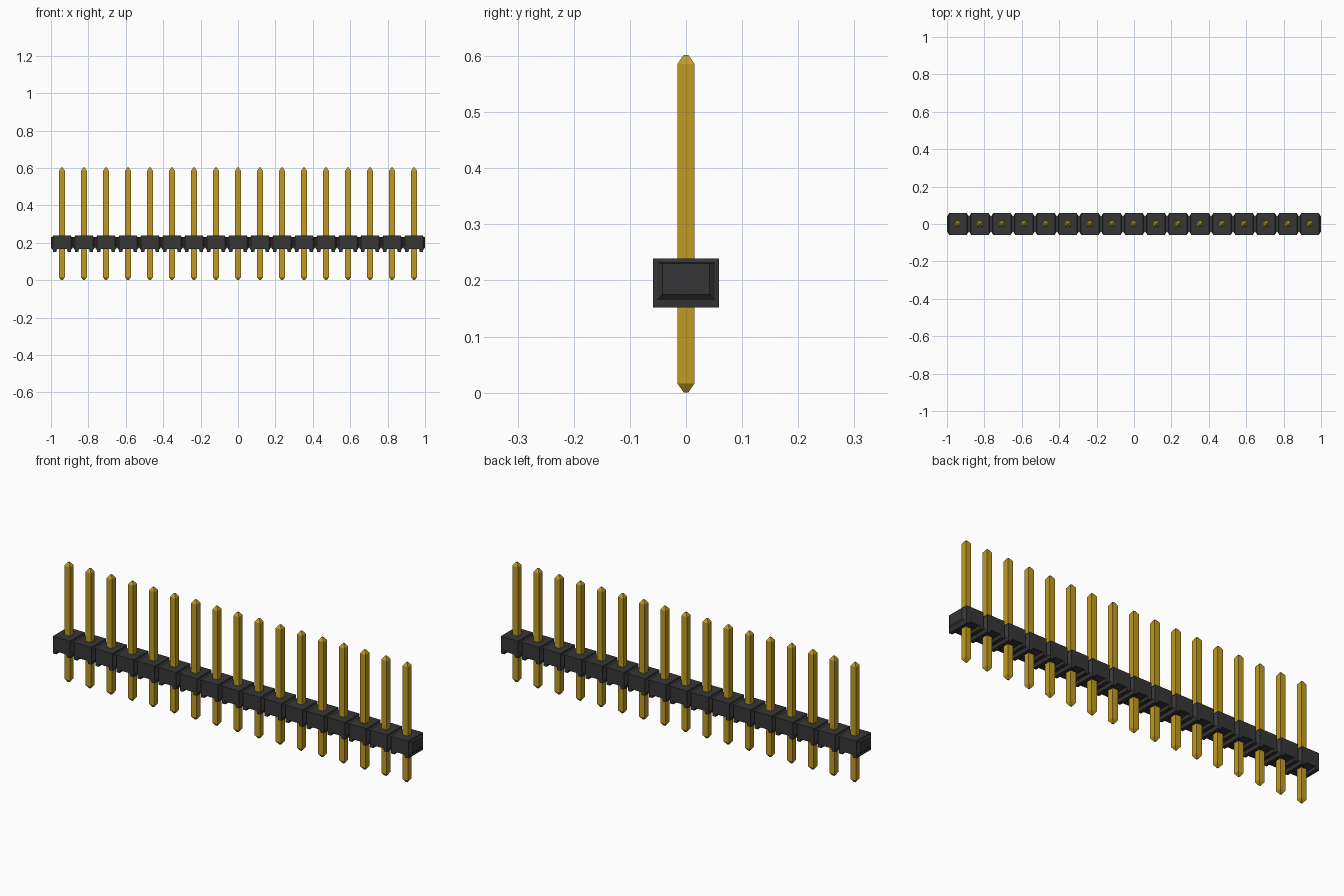
import bpy
import bmesh

if "Cube" in bpy.data.objects:
    bpy.data.objects.remove(bpy.data.objects["Cube"])

COUNT = 17
PITCH = 2 / COUNT


def material(name, rgb):
    m = bpy.data.materials.new(name)
    m.use_nodes = True
    m.diffuse_color = (*rgb, 1)
    bsdf = next(n for n in m.node_tree.nodes if n.type == 'BSDF_PRINCIPLED')
    bsdf.inputs["Base Color"].default_value = (*rgb, 1)
    return m


def loft(name, rings, mat):
    """Skin a list of four-point rings into a closed solid."""
    bm = bmesh.new()
    loops = [[bm.verts.new(p) for p in ring] for ring in rings]
    for a, b in zip(loops, loops[1:]):
        for i in range(4):
            j = (i + 1) % 4
            bm.faces.new((a[i], a[j], b[j], b[i]))
    bm.faces.new(loops[0])
    bm.faces.new(loops[-1])
    bmesh.ops.recalc_face_normals(bm, faces=bm.faces)
    mesh = bpy.data.meshes.new(name)
    bm.to_mesh(mesh)
    bm.free()
    mesh.materials.append(mat)
    obj = bpy.data.objects.new(name, mesh)
    bpy.context.collection.objects.link(obj)
    return obj


black = material("black plastic", (0.037, 0.037, 0.038))
gold = material("gold metal", (0.54, 0.33, 0.016))

# Housing section along one segment: x from centre, half depth, bottom, top
h = PITCH / 2
half = [(h, 0.042, 0.175, 0.230),
        (h - 0.009, 0.052, 0.165, 0.232),
        (h - 0.011, 0.0585, 0.152, 0.239),
        (0.030, 0.0585, 0.152, 0.239),
        (0.027, 0.0585, 0.166, 0.239)]
segment = [(-x, d, lo, hi) for x, d, lo, hi in half] + half[::-1]

# Housing: segments joined at narrow necks, with a cross groove under each
rings = []
for n in range(COUNT):
    cx = (n - (COUNT - 1) / 2) * PITCH
    for x, d, lo, hi in segment[(1 if n else 0):]:
        rings.append([(cx + x, -d, lo), (cx + x, d, lo),
                      (cx + x, d, hi), (cx + x, -d, hi)])
loft("housing", rings, black)

# Square pins with tapered tips, sharing one mesh
PIN = [(0, 0.004), (0.016, 0.015), (0.586, 0.015), (0.602, 0.004)]
rings = [[(-r, -r, z), (r, -r, z), (r, r, z), (-r, r, z)] for z, r in PIN]
first = loft("pin_01", rings, gold)
for n in range(COUNT):
    pin = first
    if n:
        pin = bpy.data.objects.new(f"pin_{n + 1:02d}", first.data)
        bpy.context.collection.objects.link(pin)
    pin.location.x = (n - (COUNT - 1) / 2) * PITCH
